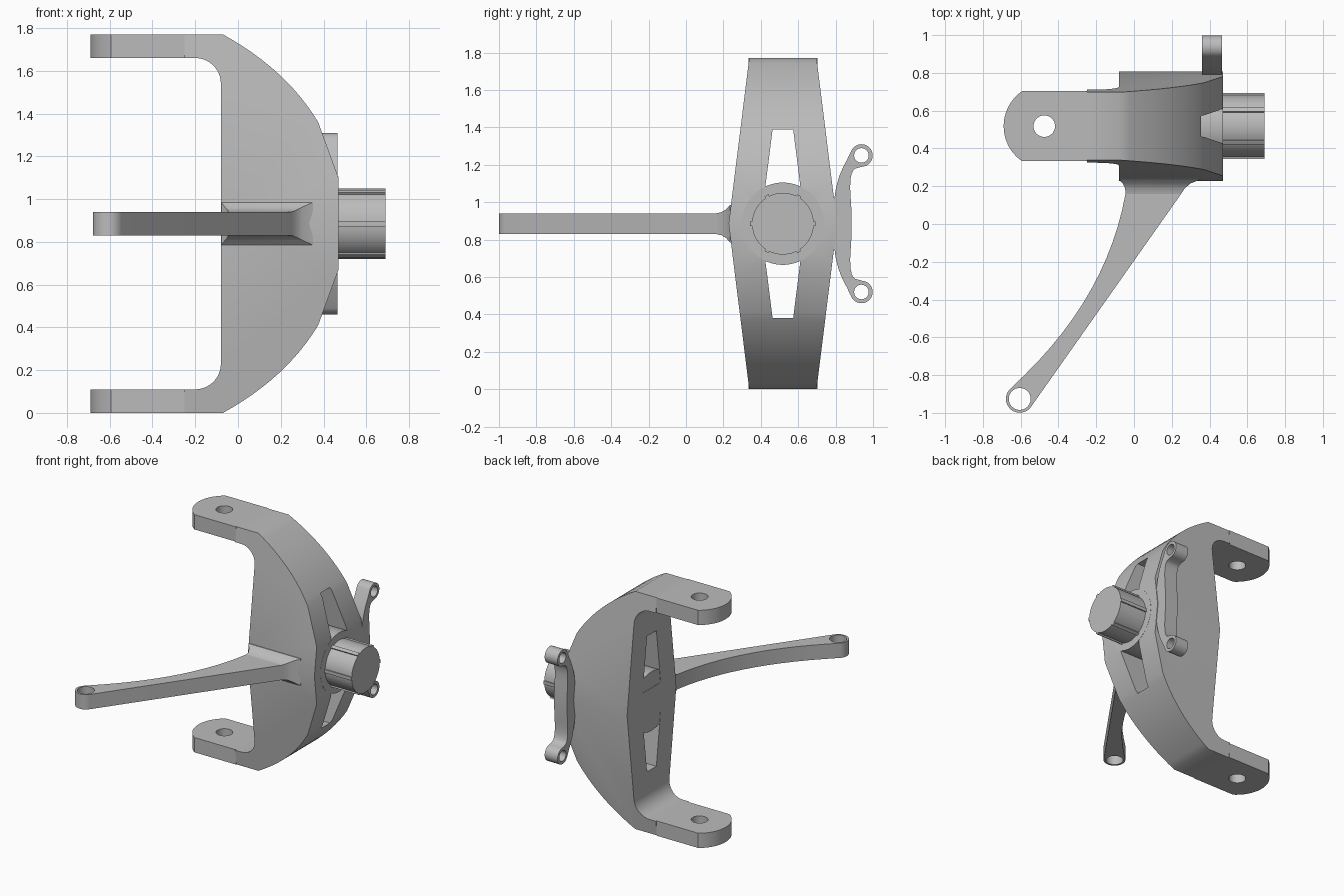
import bpy, bmesh
from math import sin, cos, radians
from mathutils import Vector

default = bpy.data.objects.get("Cube")
if default:
    bpy.data.objects.remove(default, do_unlink=True)

MID = 0.885      # height of the symmetry plane
CY = 0.518       # depth of the hub axis

metal = bpy.data.materials.new("grey metal")
metal.use_nodes = True
metal.diffuse_color = (0.5, 0.5, 0.5, 1)
metal.node_tree.nodes["Principled BSDF"].inputs["Base Color"].default_value = (0.5, 0.5, 0.5, 1)


def arc(cx, cy, r, a, b, n=24):
    return [(cx + r * cos(radians(a + (b - a) * i / n)),
             cy + r * sin(radians(a + (b - a) * i / n))) for i in range(n + 1)]


def circle(cx, cy, r, n=40):
    return arc(cx, cy, r, 0, 360, n)[:-1]


def bezier(p0, p1, p2, n=12):
    p0, p1, p2 = Vector(p0), Vector(p1), Vector(p2)
    return [tuple(p0 * (1 - t) ** 2 + p1 * 2 * t * (1 - t) + p2 * t * t)
            for t in (i / n for i in range(n + 1))]


def mirrored(pts):
    """Close an upper half outline with its reflection below the middle."""
    return pts + [(u, 2 * MID - z) for u, z in reversed(pts)]


def loft(name, rings):
    """Skin matching rings of points and cap both ends."""
    bm = bmesh.new()
    loops = [[bm.verts.new(p) for p in ring] for ring in rings]
    n = len(loops[0])
    for lo, hi in zip(loops, loops[1:]):
        for i in range(n):
            j = (i + 1) % n
            bm.faces.new((lo[i], lo[j], hi[j], hi[i]))
    bm.faces.new(loops[0][::-1])
    bm.faces.new(loops[-1])
    bmesh.ops.recalc_face_normals(bm, faces=bm.faces)
    mesh = bpy.data.meshes.new(name)
    bm.to_mesh(mesh)
    bm.free()
    mesh.materials.append(metal)
    obj = bpy.data.objects.new(name, mesh)
    bpy.context.collection.objects.link(obj)
    return obj


def prism(name, pts, axis, a, b):
    """Extrude a flat outline along one axis from a to b."""
    place = {"x": lambda p, d: (d, p[0], p[1]),
             "y": lambda p, d: (p[0], d, p[1]),
             "z": lambda p, d: (p[0], p[1], d)}[axis]
    return loft(name, [[place(p, d) for p in pts] for d in (a, b)])


def activate(obj):
    bpy.ops.object.select_all(action="DESELECT")
    obj.select_set(True)
    bpy.context.view_layer.objects.active = obj


def combine(obj, tool, operation="DIFFERENCE"):
    mod = obj.modifiers.new("combine", "BOOLEAN")
    mod.operation, mod.object, mod.solver = operation, tool, "EXACT"
    activate(obj)
    bpy.ops.object.modifier_apply(modifier=mod.name)
    bpy.data.objects.remove(tool, do_unlink=True)


def finish(obj):
    activate(obj)
    bpy.ops.object.shade_smooth_by_angle(angle=radians(30))


parts = []

# C-shaped body: side profile trimmed to a width that swells at the middle
outer = [(0.47, 1.1)] + bezier((0.375, 1.36), (0.227, 1.606), (-0.07, 1.77))
inner = [(-0.25, 1.77), (-0.25, 1.66)] + arc(-0.2, 1.54, 0.12, 90, 0, 10)
body = prism("knuckle_body", mirrored(outer + inner), "y", 0, 1)
swell = [(CY + 0.29, MID), (CY + 0.18, 1.77), (CY + 0.167, 1.87),
         (CY - 0.167, 1.87), (CY - 0.18, 1.77), (CY - 0.29, MID)]
lower = [(y, 2 * MID - z) for y, z in reversed(swell[1:-1])]
combine(body, prism("width_trim", swell + lower, "x", -1, 1), "INTERSECT")

# Tapered windows above and below the hub
for s in (1, -1):
    window = [(CY + w, MID + s * h) for w, h in
              ((0.055, 0.505), (-0.055, 0.505), (-0.106, 0.1), (0.106, 0.1))]
    combine(body, prism("window_cutter", window, "x", -1, 1))
parts.append(body)

# Round hub boss forming the inner window ends
parts.append(prism("hub_boss", circle(CY, MID, 0.22, 64), "x", -0.078, 0.471))

# Splined stub shaft with six raised keys
spline = []
for k in range(6):
    a = 60 * k
    spline += arc(CY, MID, 0.175, a - 4, a + 4, 2) + arc(CY, MID, 0.165, a + 4, a + 56, 10)
parts.append(prism("stub_shaft", spline, "x", 0.46, 0.69))

# Rounded mounting lugs with pin holes
for name, z0, z1 in (("upper_lug", 1.66, 1.77), ("lower_lug", 0, 0.11)):
    outline = [(-0.25, CY - 0.185), (-0.25, CY + 0.185)] + arc(-0.465, CY, 0.225, 124.7, 235.3)
    lug = prism(name, outline, "z", z0, z1)
    combine(lug, prism("pin_cutter", circle(-0.475, CY, 0.057), "z", z0 - 0.1, z1 + 0.1))
    parts.append(lug)

# Curved steering arm with an eye at the tip
outline = bezier((-0.045, 0.16), (-0.14, -0.37), (-0.58, -0.8))
outline += arc(-0.605, -0.926, 0.073, 135, 325) + [(0.25, 0.16)]
arm = prism("steering_arm", outline, "z", MID - 0.055, MID + 0.055)
combine(arm, prism("eye_cutter", circle(-0.605, -0.926, 0.058), "z", 0.5, 1.2))
parts.append(arm)

# Flared root blending the arm into the body
rings = []
for y, x0, x1, h in ((0.16, -0.045, 0.25, 0.055), (0.19, -0.047, 0.27, 0.062),
                     (0.215, -0.06, 0.3, 0.077), (0.235, -0.078, 0.35, 0.1),
                     (0.26, -0.078, 0.35, 0.1)):
    rings.append([(x0, y, MID - h), (x1, y, MID - h), (x1, y, MID + h), (x0, y, MID + h)])
parts.append(loft("arm_root", rings))

# Rear bracket with two bolt ears
half = [(0.885, 0.95)] + bezier((0.88, 1.03), (0.87, 1.16), (0.905, 1.18), 6)
half += arc(0.938, 1.25, 0.06, -85, 150)
half += bezier((0.86, 1.225), (0.805, 1.13), (0.795, 1.03), 6) + [(0.77, 0.95)]
bracket = prism("rear_bracket", mirrored(half), "x", 0.36, 0.466)
for z in (1.25, 2 * MID - 1.25):
    combine(bracket, prism("bolt_cutter", circle(0.938, z, 0.039), "x", 0.2, 0.6))
parts.append(bracket)

for part in parts:
    finish(part)
